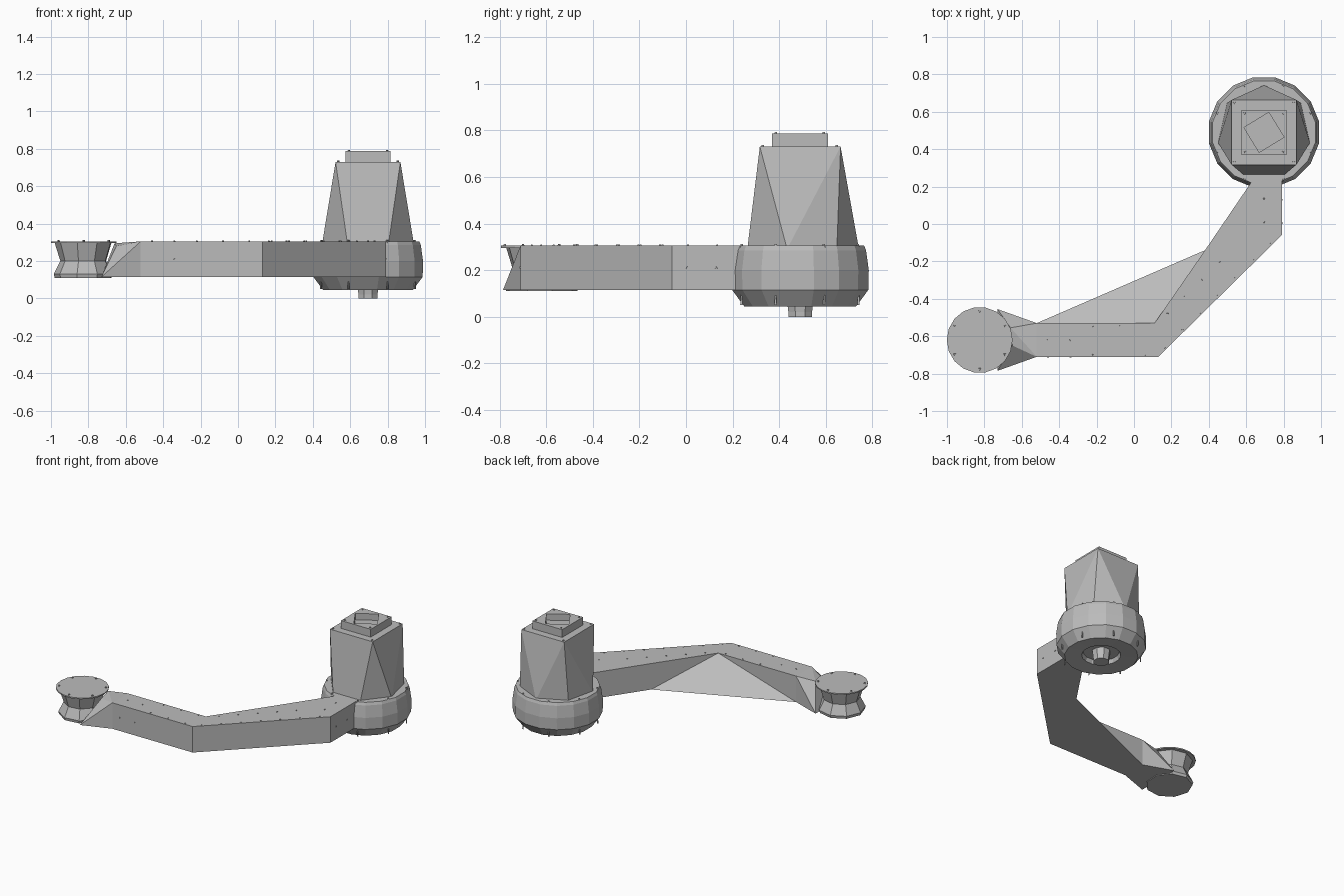
import bpy, bmesh, math
from mathutils import Vector, Matrix

cube = bpy.data.objects.get("Cube")
if cube:
    bpy.data.objects.remove(cube, do_unlink=True)

grey = bpy.data.materials.new("plain grey")
grey.use_nodes = True
COLOUR = (0.5, 0.5, 0.5, 1)
grey.diffuse_color = COLOUR
grey.node_tree.nodes["Principled BSDF"].inputs["Base Color"].default_value = COLOUR

TOWER = Vector((0.695, 0.49, 0))
WRIST = Vector((-0.825, -0.62, 0))
LOW, HIGH = 0.115, 0.305


def finish(bm, name):
    bmesh.ops.recalc_face_normals(bm, faces=bm.faces)
    mesh = bpy.data.meshes.new(name)
    bm.to_mesh(mesh)
    bm.free()
    obj = bpy.data.objects.new(name, mesh)
    mesh.materials.append(grey)
    bpy.context.collection.objects.link(obj)
    return obj


def ring(centre, radius, z, sides, turn=0.0):
    angles = [turn + math.tau * i / sides for i in range(sides)]
    return [centre + Vector((radius * math.cos(a), radius * math.sin(a), z)) for a in angles]


def loft(name, rings):
    """Join equal rings into a closed shell."""
    bm = bmesh.new()
    loops = [[bm.verts.new(p) for p in r] for r in rings]
    n = len(loops[0])
    for a, b in zip(loops, loops[1:]):
        for i in range(n):
            j = (i + 1) % n
            bm.faces.new((a[i], a[j], b[j], b[i]))
    bm.faces.new(loops[0][::-1])
    bm.faces.new(loops[-1])
    return finish(bm, name)


def hull(name, points):
    bm = bmesh.new()
    for p in points:
        bm.verts.new(p)
    bmesh.ops.convex_hull(bm, input=bm.verts)
    return finish(bm, name)


def bolts(name, points, direction=(0, 0, 1), radius=0.009, length=0.016):
    """Small three-sided bolts along one direction."""
    bm = bmesh.new()
    aim = Vector(direction).to_track_quat('Z', 'Y').to_matrix().to_4x4()
    for p in points:
        bmesh.ops.create_cone(bm, cap_ends=True, segments=3, radius1=radius,
                              radius2=radius * 0.7, depth=length,
                              matrix=Matrix.Translation(p) @ aim)
    return finish(bm, name)


def between(a, b, count):
    a, b = Vector(a), Vector(b)
    return [a.lerp(b, i / (count - 1)) for i in range(count)]


# Bent arm, with a sloping web across the inside of the bend
outline = [(-0.52, -0.71), (0.13, -0.71), (0.79, -0.06), (0.79, 0.25),
           (0.645, 0.25), (0.38, -0.14), (0.11, -0.53), (-0.52, -0.53)]
bend = 6
bm = bmesh.new()
top = [bm.verts.new((x, y, HIGH)) for x, y in outline]
base = [None if i == bend else bm.verts.new((x, y, LOW)) for i, (x, y) in enumerate(outline)]
bm.faces.new(top)
bm.faces.new([v for v in base if v][::-1])
for i in range(len(outline)):
    j = (i + 1) % len(outline)
    corners = [base[i], base[j], top[j], top[i]]
    bm.faces.new([v for v in corners if v])
bm.faces.new((base[bend - 1], base[bend + 1], top[bend]))
finish(bm, "arm")

# Tapering link between arm and end pad
hull("arm_link", [(-0.52, y, z) for y in (-0.53, -0.71) for z in (LOW, HIGH)]
     + [(-0.66, -0.555, 0.295), (-0.65, -0.65, 0.28),
        (-0.73, -0.455, LOW), (-0.73, -0.785, LOW)])

# End pad: waisted faceted body below a thin lid
loft("pad_body", [ring(WRIST, r, z, 9, 0.3) for r, z in
                  ((0.155, 0.11), (0.16, 0.13), (0.125, 0.2), (0.155, 0.296))])
loft("pad_lid", [ring(WRIST, 0.176, z, 18) for z in (0.296, HIGH)])
bolts("pad_bolts", ring(WRIST, 0.155, HIGH, 6, math.pi / 6))

# Drum at the other end, chamfered below and hollowed underneath
loft("drum", [ring(TOWER, r, z, 16, math.pi / 16) for r, z in
              ((0.12, 0.08), (0.13, 0.052), (0.245, 0.045), (0.298, 0.115),
               (0.3, 0.2), (0.288, 0.285), (0.28, HIGH))])
bolts("drum_bolts", ring(TOWER, 0.27, HIGH, 8, math.pi / 8))
bolts("drum_side_pins", ring(TOWER, 0.272, 0.075, 8, math.pi / 8), length=0.05, radius=0.006)

# Foot peg
loft("foot_peg", [ring(TOWER, r, z, 8, math.pi / 8) for r, z in
                  ((0.055, 0.0), (0.055, 0.02), (0.065, 0.1))])

# Faceted tower turning from a seven-sided base to a square top
square = ring(TOWER, 0.245, 0.73, 4, math.pi / 4)
hull("tower", ring(TOWER, 0.252, 0.29, 7, math.pi / 2) + square)
bolts("tower_bolts", ring(TOWER, 0.225, 0.73, 4, math.pi / 4))

# Square cap with a turned square recess
cap = loft("tower_cap", [ring(TOWER, 0.17, z, 4, math.pi / 4) for z in (0.72, 0.787)]
           + [ring(TOWER, 0.11, z, 4, math.pi / 4 + 0.55) for z in (0.787, 0.74)])
bolts("cap_bolts", ring(TOWER, 0.145, 0.787, 4, math.pi / 4), length=0.012)

# Bolts along the arm edges
rows = (between((-0.22, -0.545, HIGH), (0.06, -0.545, HIGH), 3)
        + between((-0.22, -0.697, HIGH), (0.06, -0.697, HIGH), 3)
        + between((0.18, -0.48, HIGH), (0.55, -0.11, HIGH), 5)
        + between((0.165, -0.66, HIGH), (0.73, -0.1, HIGH), 7)
        + between((-0.46, -0.62, HIGH), (-0.34, -0.62, HIGH), 2)
        + between((0.695, 0.01, HIGH), (0.695, 0.135, HIGH), 2))
bolts("arm_top_bolts", rows, radius=0.007, length=0.008)
bolts("arm_front_bolts", [(-0.46, -0.71, 0.21), (-0.34, -0.71, 0.21)], (0, -1, 0), 0.007, 0.008)
bolts("arm_side_bolts", [(0.79, 0.005, 0.21), (0.79, 0.13, 0.21)], (1, 0, 0), 0.007, 0.008)
